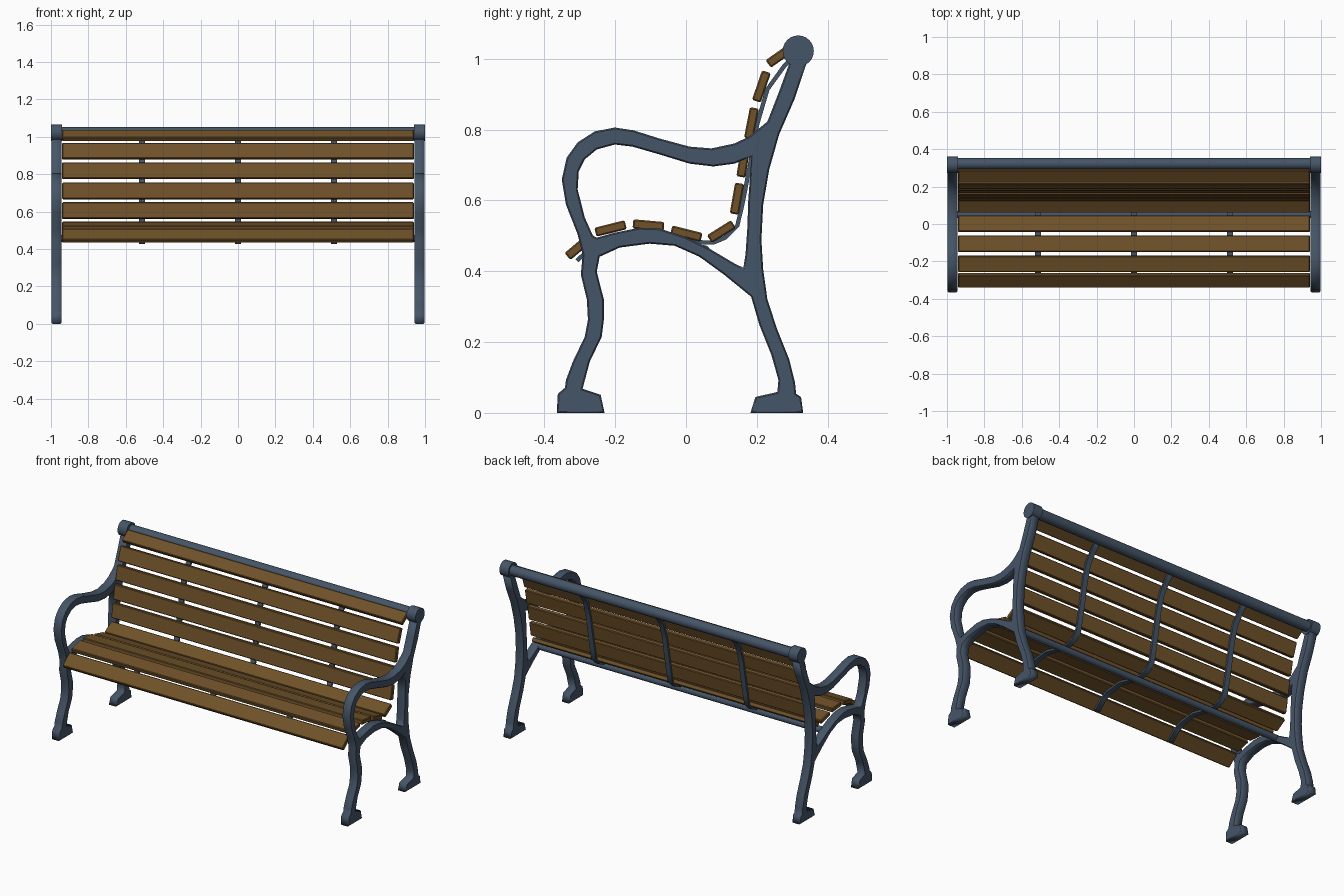
import bpy, math
from mathutils import Matrix, Vector

if "Cube" in bpy.data.objects:
    bpy.data.objects.remove(bpy.data.objects["Cube"])

def material(name, rgb):
    m = bpy.data.materials.new(name)
    m.diffuse_color = (*rgb, 1)
    m.use_nodes = True
    m.node_tree.nodes["Principled BSDF"].inputs["Base Color"].default_value = m.diffuse_color
    return m

IRON = material("painted_iron", (0.06, 0.09, 0.135))
WOOD = material("wood", (0.16, 0.083, 0.022))

def plate(name, loops, x, width, bevel):
    """Flat plate: (y, z) outlines in thousandths, extruded along x."""
    cu = bpy.data.curves.new(name, 'CURVE')
    cu.dimensions, cu.fill_mode = '2D', 'BOTH'
    cu.extrude = width / 2 - bevel
    cu.bevel_depth, cu.bevel_resolution, cu.offset = bevel, 0, -bevel
    for loop in loops:
        s = cu.splines.new('POLY')
        s.points.add(len(loop) - 1)
        for p, (y, z) in zip(s.points, loop):
            p.co = (y / 1000, z / 1000, 0, 1)
        s.use_cyclic_u = True
    tmp = bpy.data.objects.new(name + "_curve", cu)
    bpy.context.collection.objects.link(tmp)
    dg = bpy.context.evaluated_depsgraph_get()
    me = bpy.data.meshes.new_from_object(tmp.evaluated_get(dg))
    bpy.data.objects.remove(tmp)
    me.transform(Matrix(((0, 0, 1, x), (1, 0, 0, 0), (0, 1, 0, 0), (0, 0, 0, 1))))
    me.materials.clear()
    me.materials.append(IRON)
    ob = bpy.data.objects.new(name, me)
    bpy.context.collection.objects.link(ob)
    return ob

def rod(name, x, y, z, r, length, sides=24):
    bpy.ops.mesh.primitive_cylinder_add(vertices=sides, radius=r, depth=length,
                                        location=(x, y, z), rotation=(0, math.pi / 2, 0))
    ob = bpy.context.object
    ob.name = name
    ob.data.materials.append(IRON)
    bpy.ops.object.shade_smooth_by_angle(angle=math.radians(35))

# Cast end frame: outer outline and the opening under the armrest
OUTER = [(-365, 0), (-230, 0), (-241, 51), (-292, 68), (-272, 144), (-238, 215), (-232, 263),
         (-232, 320), (-252, 399), (-244, 441), (-187, 467), (-103, 478), (-32, 472), (38, 441),
         (108, 390), (184, 328), (207, 249), (241, 164), (261, 93), (258, 59), (196, 45),
         (182, 0), (331, 0), (325, 45), (311, 54), (308, 85), (292, 150), (258, 235), (230, 320),
         (218, 405), (213, 489), (218, 588), (235, 687), (263, 786), (306, 885), (342, 993),
         (294, 993), (263, 908), (230, 823), (179, 781), (137, 761), (72, 747), (10, 752),
         (-75, 775), (-148, 798), (-201, 806), (-258, 795), (-306, 764), (-337, 721),
         (-351, 659), (-339, 588), (-306, 504), (-292, 447), (-297, 390), (-280, 320),
         (-277, 263), (-286, 215), (-320, 144), (-339, 93), (-342, 71), (-362, 54)]
HOLE = [(-252, 495), (-263, 501), (-286, 552), (-306, 631), (-303, 682), (-286, 716),
        (-252, 744), (-201, 758), (-151, 752), (-75, 730), (10, 704), (77, 696), (137, 704),
        (185, 724), (176, 603), (173, 518), (168, 447), (162, 410), (137, 422), (66, 464),
        (-4, 498), (-75, 521), (-131, 523), (-201, 509)]
for side, sx in (("left", -1), ("right", 1)):
    plate(side + "_end_frame", [OUTER, HOLE], sx * 0.97, 0.052, 0.004)
    rod(side + "_rail_cap", sx * 0.97, 0.317, 1.022, 0.044, 0.06)

# Top rail and cross bar under the seat
rod("top_rail", 0, 0.322, 1.022, 0.03, 1.9)
rod("seat_cross_bar", 0, 0.05, 0.455, 0.019, 1.9, 16)

# Curved support straps behind the slats
PATH = [Vector(p) for p in [(-308, 430), (-252, 481), (-210, 501), (-106, 512), (-1, 487),
        (52, 481), (77, 481), (111, 495), (145, 529), (159, 588), (182, 707), (201, 815),
        (230, 914), (277, 979), (300, 1004)]]
near, far = [], []
for i, p in enumerate(PATH):
    t = (PATH[min(i + 1, len(PATH) - 1)] - PATH[max(i - 1, 0)]).normalized()
    n = Vector((-t.y, t.x)) * 6
    near.append(p + n)
    far.append(p - n)
for i, x in enumerate((-0.513, 0, 0.513)):
    plate(f"support_strap_{i + 1}", [far + near[::-1]], x, 0.032, 0)

# Wooden slats: y, z, tilt in degrees, board width
SLATS = [(-0.301, 0.470, 40, 0.088), (-0.213, 0.521, 14, 0.088), (-0.106, 0.530, -5, 0.088),
         (0.001, 0.506, -14, 0.088), (0.100, 0.512, 32, 0.080), (0.144, 0.605, 80, 0.088),
         (0.162, 0.710, 81, 0.088), (0.185, 0.818, 79, 0.088), (0.213, 0.922, 71, 0.088),
         (0.263, 1.007, 35, 0.075)]
for i, (y, z, tilt, w) in enumerate(SLATS):
    bpy.ops.mesh.primitive_cube_add(size=1)
    ob = bpy.context.object
    ob.name = f"{'seat' if i < 5 else 'back'}_slat_{i + 1}"
    ob.data.transform(Matrix.Diagonal((1.88, w, 0.026, 1)))
    ob.location, ob.rotation_euler = (0, y, z), (math.radians(tilt), 0, 0)
    ob.data.materials.append(WOOD)
    b = ob.modifiers.new("soft_edges", 'BEVEL')
    b.width, b.segments = 0.004, 1
